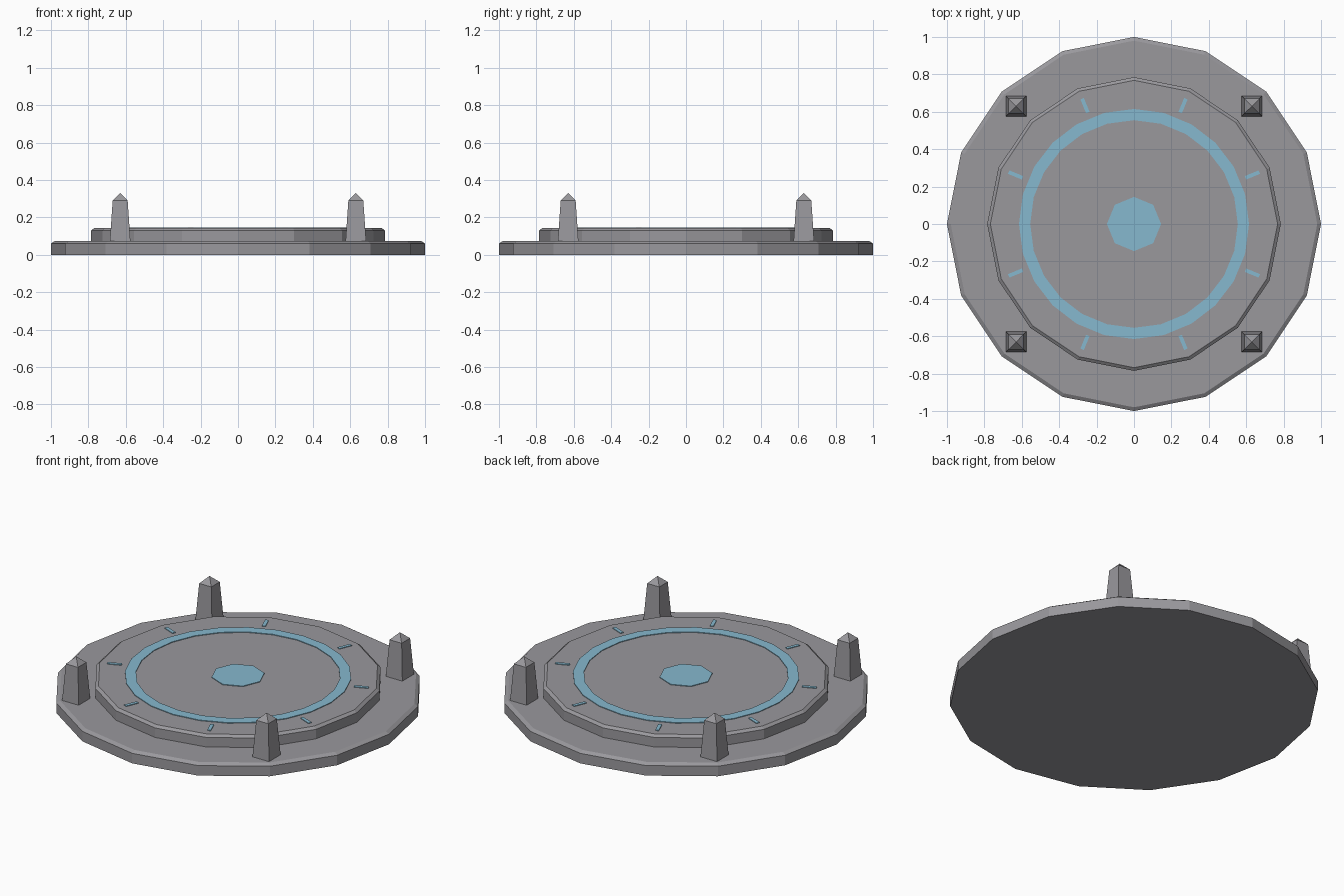
import bpy, bmesh, math
from mathutils import Matrix

cube = bpy.data.objects.get("Cube")
if cube:
    bpy.data.objects.remove(cube, do_unlink=True)


def make_material(name, color):
    mat = bpy.data.materials.new(name)
    mat.use_nodes = True
    mat.diffuse_color = color
    mat.node_tree.nodes["Principled BSDF"].inputs["Base Color"].default_value = color
    return mat


stone = make_material("grey stone", (0.32, 0.315, 0.335, 1))
glow = make_material("pale blue inlay", (0.24, 0.48, 0.62, 1))


def finish(name, bm, mat):
    bmesh.ops.recalc_face_normals(bm, faces=bm.faces)
    mesh = bpy.data.meshes.new(name)
    bm.to_mesh(mesh)
    bm.free()
    mesh.materials.append(mat)
    obj = bpy.data.objects.new(name, mesh)
    bpy.context.collection.objects.link(obj)
    return obj


def lathe(name, profile, sides, mat, turn=0, closed=False, at=(0, 0)):
    """Sweep (radius, height) points around z; open profiles get end caps."""
    bm = bmesh.new()
    angles = [turn + math.tau * i / sides for i in range(sides)]
    rings = [[bm.verts.new((at[0] + r * math.cos(a), at[1] + r * math.sin(a), z))
              for a in angles] for r, z in profile]
    pairs = list(zip(rings, rings[1:]))
    if closed:
        pairs.append((rings[-1], rings[0]))
    else:
        bm.faces.new(rings[0])
        bm.faces.new(rings[-1])
    for low, high in pairs:
        for i in range(sides):
            j = (i + 1) % sides
            bm.faces.new((low[i], low[j], high[j], high[i]))
    bmesh.ops.remove_doubles(bm, verts=bm.verts, dist=0.0001)
    return finish(name, bm, mat)


# Stepped platform with chamfered rims
lathe("lower_platform", [(1, 0), (1, 0.06), (0.98, 0.073)], 16, stone)
lathe("upper_platform", [(0.785, 0.07), (0.785, 0.13), (0.768, 0.143)], 16, stone)

# Inlaid ring and centre plate
lathe("inlay_ring", [(0.555, 0.14), (0.615, 0.14), (0.615, 0.147), (0.555, 0.147)],
      24, glow, closed=True)
lathe("centre_plate", [(0.145, 0.14), (0.145, 0.147)], 8, glow)

# Radial tick marks
bm = bmesh.new()
for k in range(8):
    spin = Matrix.Rotation(math.radians(22.5 + 45 * k), 4, 'Z')
    place = Matrix.Translation((0.685, 0, 0.1435))
    size = Matrix.Diagonal((0.08, 0.02, 0.007, 1))
    bmesh.ops.create_cube(bm, size=1, matrix=spin @ place @ size)
finish("tick_marks", bm, glow)

# Four tapered posts with pointed caps
diag = math.sqrt(2)
for side, x in (("left", 0.63), ("right", -0.63)):
    for end, y in (("front", -0.63), ("back", 0.63)):
        bm = bmesh.new()
        for depth, low, high, z in ((0.22, 0.055, 0.04, 0.18), (0.04, 0.04, 0, 0.31)):
            bmesh.ops.create_cone(
                bm, cap_ends=True, segments=4, radius1=low * diag, radius2=high * diag,
                depth=depth, matrix=Matrix.Translation((x, y, z))
                @ Matrix.Rotation(math.pi / 4, 4, 'Z'))
        bmesh.ops.remove_doubles(bm, verts=bm.verts, dist=0.0001)
        finish(f"{end}_{side}_post", bm, stone)
